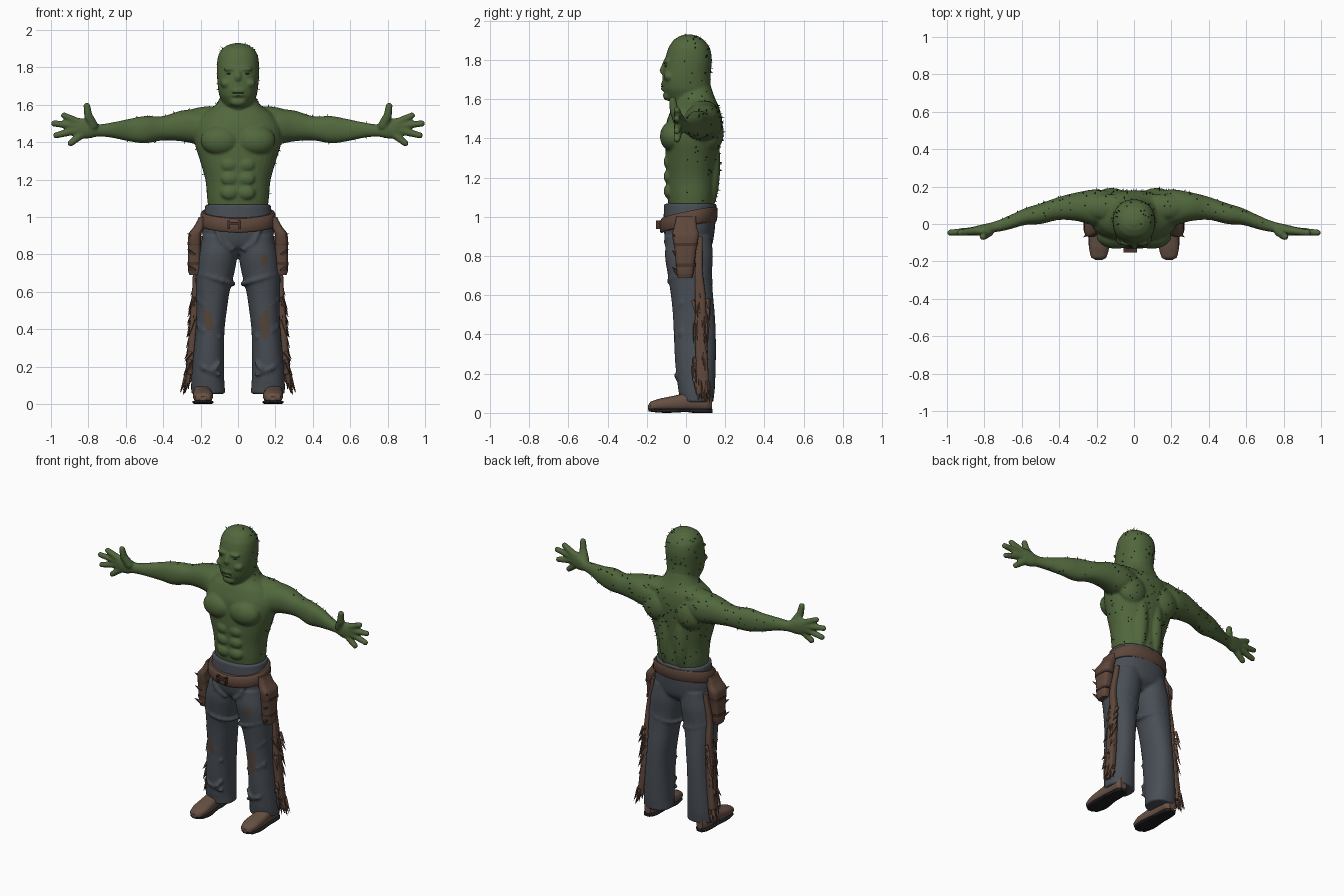
import bpy, bmesh, math, random
from mathutils import Vector, Matrix

random.seed(4)
if "Cube" in bpy.data.objects:
    bpy.data.objects.remove(bpy.data.objects["Cube"])


def material(name, r, g, b):
    m = bpy.data.materials.new(name)
    m.use_nodes = True
    m.diffuse_color = (r, g, b, 1)
    m.node_tree.nodes["Principled BSDF"].inputs["Base Color"].default_value = (r, g, b, 1)
    return m


SKIN = material("green skin", .082, .135, .046)
SHADE = material("dark green", .035, .055, .022)
BRISTLE = material("bristle black", .012, .016, .01)
DENIM = material("grey denim", .066, .077, .092)
STAIN = material("worn brown", .088, .062, .045)
LEATHER = material("brown leather", .112, .062, .043)
STRAP = material("dark leather", .06, .034, .025)
BOOT = material("boot leather", .135, .082, .058)
SOLE = material("black sole", .015, .014, .014)


def loft(bm, rows, axis="z", power=2.2, n=32, steps=5):
    """Smooth skin through rows of (position, low, high, low, high)."""
    dense = []
    for i in range(len(rows) - 1):
        quad = [rows[max(i - 1, 0)], rows[i], rows[i + 1], rows[min(i + 2, len(rows) - 1)]]
        for k in range(steps):
            t = k / steps
            dense.append([b + t * (c - a + t * (2 * a - 5 * b + 4 * c - d + t * (3 * (b - c) + d - a))) / 2
                          for a, b, c, d in zip(*quad)])
            dense[-1][0] = quad[1][0] + t * (quad[2][0] - quad[1][0])
    dense.append(rows[-1])
    rings = []
    for t, a0, a1, b0, b1 in dense:
        ring = []
        for j in range(n):
            w = 2 * math.pi * j / n
            c, s = [math.copysign(abs(f(w)) ** (2 / power), f(w)) for f in (math.cos, math.sin)]
            a, b = (a0 + a1) / 2 + (a1 - a0) / 2 * c, (b0 + b1) / 2 + (b1 - b0) / 2 * s
            ring.append(bm.verts.new({"z": (a, b, t), "x": (t, a, b), "y": (a, t, b)}[axis]))
        rings.append(ring)
    for r, q in zip(rings, rings[1:]):
        for j in range(n):
            bm.faces.new((r[j], r[(j + 1) % n], q[(j + 1) % n], q[j]))
    bm.faces.new(rings[0])
    bm.faces.new(rings[-1])


def blob(bm, centre, radii):
    bmesh.ops.create_icosphere(bm, subdivisions=3, radius=1,
                               matrix=Matrix.Translation(centre) @ Matrix.Diagonal((*radii, 1)))


def limb(bm, points, r0, r1, count=8):
    """Chain of balls along a path."""
    total = (len(points) - 1) * count
    for i in range(total + 1):
        k = min(i // count, len(points) - 2)
        p = Vector(points[k]).lerp(Vector(points[k + 1]), i / count - k)
        r = r0 + (r1 - r0) * i / total
        bmesh.ops.create_icosphere(bm, subdivisions=2, radius=r, matrix=Matrix.Translation(p))


def spike(bm, base, tip, radius, sides=4):
    base, tip = Vector(base), Vector(tip)
    turn = (tip - base).to_track_quat("Z", "Y").to_matrix().to_4x4()
    bmesh.ops.create_cone(bm, cap_ends=True, segments=sides, radius1=radius, radius2=0,
                          depth=(tip - base).length, matrix=Matrix.Translation((base + tip) / 2) @ turn)


def mirror(bm):
    new = bmesh.ops.duplicate(bm, geom=bm.verts[:] + bm.edges[:] + bm.faces[:])["geom"]
    for v in new:
        if isinstance(v, bmesh.types.BMVert):
            v.co.x = -v.co.x


def finish(name, bm, *mats, fuse=0, smooth=3):
    bmesh.ops.recalc_face_normals(bm, faces=bm.faces)
    mesh = bpy.data.meshes.new(name)
    bm.to_mesh(mesh)
    bm.free()
    obj = bpy.data.objects.new(name, mesh)
    bpy.context.scene.collection.objects.link(obj)
    if fuse:
        remesh = obj.modifiers.new("fuse", "REMESH")
        remesh.mode, remesh.voxel_size = "VOXEL", fuse
        soft = obj.modifiers.new("soften", "SMOOTH")
        soft.factor, soft.iterations = .5, smooth
        bpy.context.view_layer.update()
        graph = bpy.context.evaluated_depsgraph_get()
        mesh = bpy.data.meshes.new_from_object(obj.evaluated_get(graph))
        obj.modifiers.clear()
        obj.data = mesh
    mesh.materials.clear()
    for m in mats:
        mesh.materials.append(m)
    mesh.polygons.foreach_set("use_smooth", [True] * len(mesh.polygons))
    mesh.set_sharp_from_angle(angle=math.radians(180 if fuse else 40))
    return obj


# Bare upper body: paired arms, hands and muscles first, then the centre
bm = bmesh.new()
loft(bm, [(.10, .01, .17, 1.42, 1.55), (.20, -.01, .185, 1.39, 1.575), (.30, .015, .17, 1.405, 1.57),
          (.40, .022, .145, 1.41, 1.54), (.50, 0, .11, 1.395, 1.54), (.58, -.005, .085, 1.405, 1.525),
          (.68, -.032, .04, 1.425, 1.505), (.75, -.045, .012, 1.43, 1.497), (.80, -.06, 0, 1.42, 1.52),
          (.85, -.062, -.012, 1.425, 1.53), (.88, -.052, -.025, 1.44, 1.515)], "x")
for a, b in (((.85, 1.505), (.93, 1.543)), ((.86, 1.487), (.982, 1.5)),
             ((.86, 1.465), (.972, 1.437)), ((.83, 1.445), (.895, 1.395))):
    limb(bm, [(a[0], -.037, a[1]), (b[0], -.046, b[1])], .023, .018)
limb(bm, [(.775, -.04, 1.49), (.8, -.06, 1.54), (.808, -.068, 1.594)], .028, .019)
blob(bm, (.095, -.065, 1.41), (.105, .068, .08))
blob(bm, (.13, .09, 1.545), (.16, .07, .048))
blob(bm, (.12, .125, 1.43), (.1, .068, .1))
blob(bm, (.055, .11, 1.27), (.055, .065, .25))
for z in (1.13, 1.205, 1.28):
    blob(bm, (.045, -.088, z), (.046, .026, .037))
blob(bm, (.04, -.1, 1.792), (.04, .017, .012))
blob(bm, (.06, -.085, 1.715), (.035, .03, .025))
mirror(bm)
loft(bm, [(1.0, -.155, .155, -.08, .13), (1.1, -.165, .165, -.095, .15), (1.2, -.175, .175, -.1, .155),
          (1.3, -.203, .203, -.105, .165), (1.4, -.232, .232, -.105, .175), (1.48, -.23, .23, -.1, .18),
          (1.55, -.19, .19, -.075, .172), (1.6, -.12, .12, -.05, .15), (1.66, -.09, .09, -.04, .13)])
loft(bm, [(1.575, -.05, .05, -.07, .1), (1.6, -.077, .077, -.095, .13), (1.65, -.1, .1, -.117, .127),
          (1.72, -.11, .11, -.12, .125), (1.8, -.113, .113, -.108, .132), (1.86, -.107, .107, -.09, .122),
          (1.9, -.085, .085, -.065, .094), (1.92, -.055, .055, -.035, .062), (1.93, -.02, .02, -.005, .03)])
limb(bm, [(0, -.105, 1.79), (0, -.118, 1.745)], .012, .018)
blob(bm, (0, -.092, 1.617), (.045, .026, .026))
blob(bm, (0, -.115, 1.676), (.036, .014, .009))
blob(bm, (0, -.113, 1.652), (.034, .016, .009))
body = finish("upper_body", bm, SKIN, fuse=.0075)

# Eyes and mouth line
bm = bmesh.new()
blob(bm, (.042, -.1, 1.767), (.019, .009, .006))
mirror(bm)
blob(bm, (0, -.119, 1.664), (.034, .01, .0035))
finish("eyes_and_mouth", bm, SHADE)

# Bristles scattered over the shoulders, back, flanks and scalp
bm = bmesh.new()
faces = [p for p in body.data.polygons if abs(p.center.x) < .72 and p.center.z > 1.08
         and (p.normal.y > -.3 and p.center.y > -.02)]
for p in random.sample(faces, 190):
    lean = p.normal + Vector([random.uniform(-.5, .5) for _ in range(3)])
    spike(bm, p.center - p.normal * .003, p.center + lean * .011, .0035)
finish("bristles", bm, BRISTLE)

# Trousers with seams and knee folds
bm = bmesh.new()
loft(bm, [(.055, .068, .25, -.03, .14), (.12, .073, .25, -.04, .147), (.25, .075, .24, -.055, .152),
          (.4, .072, .227, -.062, .152), (.5, .06, .223, -.067, .147), (.6, .045, .225, -.077, .138),
          (.7, .02, .226, -.092, .132), (.8, .003, .215, -.107, .137), (.9, 0, .19, -.1, .13)])
ring = [(.123 + .1 * math.cos(a), .02 + .107 * math.sin(a), .672 + .03 * math.cos(a))
        for a in [math.tau * i / 16 for i in range(17)]]
limb(bm, ring, .012, .012, 3)
limb(bm, [(.115, -.098, .93), (.09, -.103, .87), (.03, -.09, .825)], .012, .01)
for z, dx in ((.16, .03), (.22, -.03), (.36, .03), (.45, -.025), (.5, .03)):
    limb(bm, [(.1, -.035, z), (.15 + dx, -.05, z + dx), (.21, -.02, z + 2 * dx)], .012, .012)
mirror(bm)
loft(bm, [(.8, -.06, .06, -.05, .08), (.85, -.165, .165, -.095, .13), (.92, -.193, .193, -.112, .145),
          (1.0, -.183, .183, -.114, .152), (1.067, -.176, .176, -.112, .156)])
pants = finish("trousers", bm, DENIM, STAIN, fuse=.0085)
for p in pants.data.polygons:
    x, y, z = p.center
    wobble = 1 + .3 * math.sin(90 * x + 50 * z) + .2 * math.sin(130 * z)
    for cx, cz, rx, rz in ((.14, .77, .022, .035), (.14, .42, .03, .08), (-.16, .45, .03, .06)):
        if p.normal.y < -.2 and ((x - cx) / rx) ** 2 + ((z - cz) / rz) ** 2 < wobble:
            p.material_index = 1

# Belt rising to the back, with buckle
bm = bmesh.new()
loft(bm, [(.94, -.198, .198, -.125, .15), (.95, -.204, .204, -.132, .158),
          (1.005, -.199, .199, -.132, .162), (1.015, -.192, .192, -.124, .158)], n=48, steps=2)
for v in bm.verts:
    v.co.z += .2 * v.co.y + .06 * abs(v.co.x)
finish("belt", bm, LEATHER)
bm = bmesh.new()
for dx, w in ((-.05, .012), (.01, .012), (-.02, .05)):
    bmesh.ops.create_cube(bm, size=1, matrix=Matrix.Translation((dx, -.138, .957 + .2 * w))
                          @ Matrix.Diagonal((w, .03, .045 if w < .02 else .014, 1)))
finish("belt_buckle", bm, STRAP)

# Holsters with dark straps
bm = bmesh.new()
loft(bm, [(.69, .207, .26, -.042, .032), (.71, .2, .266, -.048, .038), (.83, .198, .267, -.058, .052),
          (.91, .196, .264, -.07, .065), (.95, .18, .235, -.06, .055), (1.0, .18, .21, -.05, .05)], power=3.5)
for z in (.715, .8, .885):
    spike(bm, (.235, -.045, z), (.272, -.072, z + .03), .016)
mirror(bm)
finish("holsters", bm, LEATHER)
bm = bmesh.new()
for z, y in ((.745, .049), (.85, .059)):
    loft(bm, [(z, .197, .27, -y - .003, y), (z + .016, .197, .27, -y - .004, y + .001)], power=3.5, steps=1)
mirror(bm)
finish("holster_straps", bm, STRAP)

# Fringed strips down the outer legs
bm = bmesh.new()
loft(bm, [(.9, .18, .205, .05, .085), (.72, .2, .238, .045, .085), (.6, .205, .246, .045, .1),
          (.4, .21, .262, .045, .105), (.25, .225, .273, .05, .112), (.12, .24, .285, .055, .118)], power=3)
for i in range(34):
    z = random.uniform(.13, .64)
    x, y = .288 - .07 * z, random.uniform(.04, .115)
    spike(bm, (x - .018, y, z), (x + random.uniform(.005, .022), y + random.uniform(-.015, .015),
                                 z - random.uniform(.05, .11)), .015)
for i in range(9):
    y = .05 + .008 * i
    spike(bm, (.262 + .01 * (i % 2), y, .16), (.265 + .015 * (i % 4), y + .004, random.uniform(.045, .09)), .015)
mirror(bm)
finish("leg_fringe", bm, LEATHER)

# Boots and soles
bm = bmesh.new()
loft(bm, [(-.193, .17, .205, .018, .04), (-.18, .148, .228, .012, .058), (-.13, .134, .24, .01, .074),
          (-.05, .138, .24, .01, .09), (.05, .148, .235, .01, .115), (.11, .152, .23, .01, .11),
          (.132, .17, .215, .015, .1)], "y", 2.5)
mirror(bm)
finish("boots", bm, BOOT)
bm = bmesh.new()
loft(bm, [(-.19, .168, .208, .008, .024), (-.17, .144, .232, .004, .022), (-.1, .132, .243, 0, .02),
          (0, .143, .24, .004, .02), (.04, .146, .237, 0, .02), (.11, .152, .232, 0, .02),
          (.134, .17, .216, 0, .02)], "y", 4)
mirror(bm)
finish("boot_soles", bm, SOLE)
